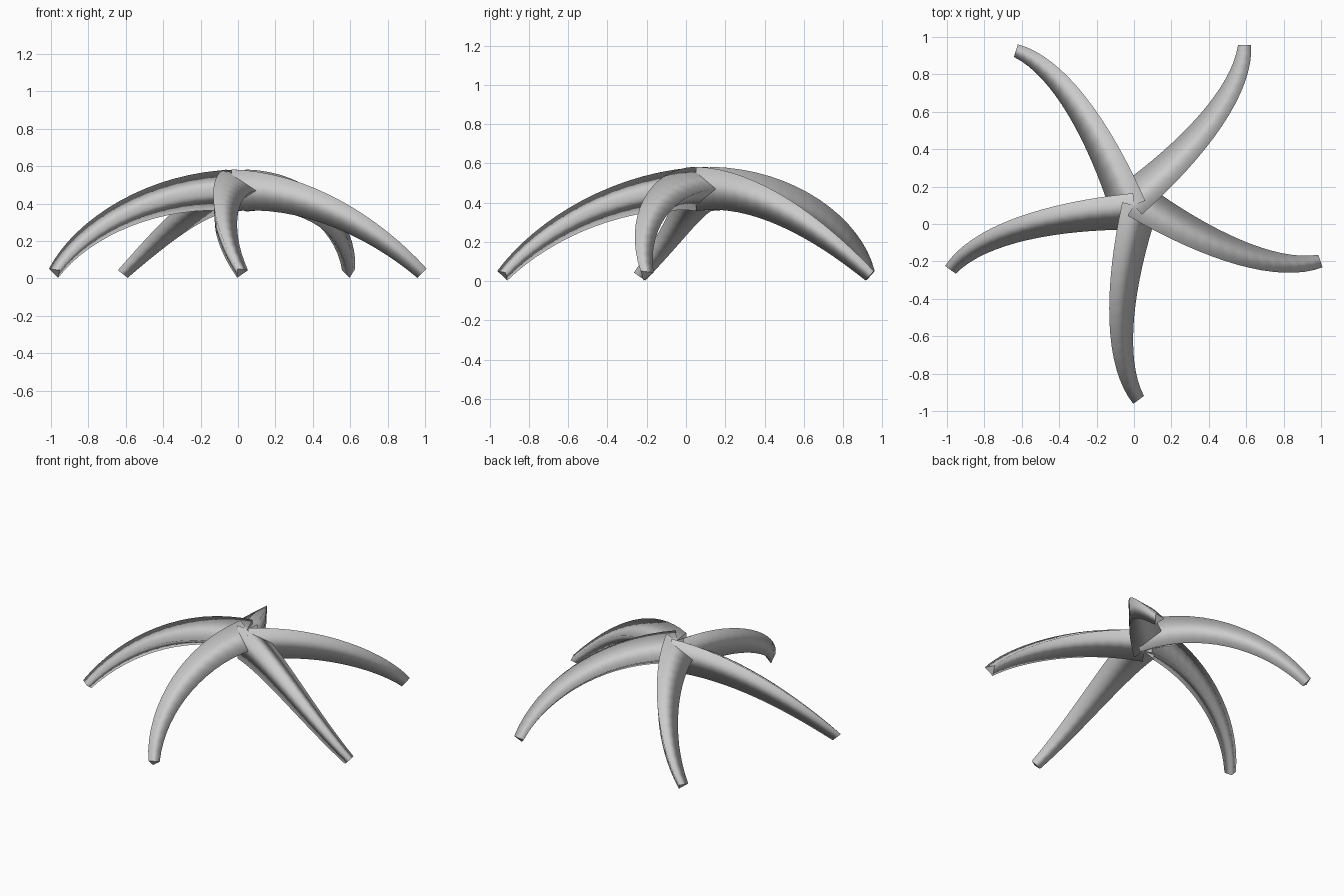
import bpy, bmesh, math
from mathutils import Vector, Matrix
from mathutils.geometry import interpolate_bezier

if "Cube" in bpy.data.objects:
    bpy.data.objects.remove(bpy.data.objects["Cube"])

HUB = Vector((0, 0.1, 0))
ROOT_R, TIP_R, RINGS = 0.13, 0.041, 17


def leg_path():
    # arched centre line of the front leg, relative to the hub
    return interpolate_bezier(Vector((0, 0, 0.47)), Vector((-0.105, -0.42, 0.487)),
                              Vector((-0.125, -0.82, 0.275)), Vector((0.015, -1.03, 0.033)), RINGS)


def make_leg(name, angle):
    pts = leg_path()
    bm = bmesh.new()
    rings = []
    tangent = (pts[1] - pts[0]).normalized()
    side = Vector((0, 0, 1)).cross(tangent).normalized()
    for i, p in enumerate(pts):
        # carry the section frame along the path with minimum twist
        new_t = (pts[min(i + 1, RINGS - 1)] - pts[max(i - 1, 0)]).normalized()
        side = tangent.rotation_difference(new_t) @ side
        tangent = new_t
        up = tangent.cross(side)
        r = ROOT_R + (TIP_R - ROOT_R) * i / (RINGS - 1)
        ring = []
        for k in range(3):
            a = k * 2 * math.pi / 3
            ring.append(bm.verts.new(p + r * (math.cos(a) * side + math.sin(a) * up)))
        rings.append(ring)
    # three smooth sides
    for a, b in zip(rings, rings[1:]):
        for k in range(3):
            n = (k + 1) % 3
            bm.faces.new((a[k], a[n], b[n], b[k])).smooth = True
    # flat end caps
    for ring in (rings[0], rings[-1]):
        cap = bm.faces.new(ring)
        for e in cap.edges:
            e.smooth = False
    bmesh.ops.recalc_face_normals(bm, faces=bm.faces)
    bm.transform(Matrix.Translation(HUB) @ Matrix.Rotation(angle, 4, 'Z'))
    mesh = bpy.data.meshes.new(name)
    bm.to_mesh(mesh)
    bm.free()
    obj = bpy.data.objects.new(name, mesh)
    bpy.context.collection.objects.link(obj)
    return obj


# five legs around the hub
legs = ["front_leg", "right_leg", "back_right_leg", "back_left_leg", "left_leg"]
for n, leg_name in enumerate(legs):
    # right vertex sits on the counter-clockwise side of each leg
    make_leg(leg_name, math.radians(72 * n))
